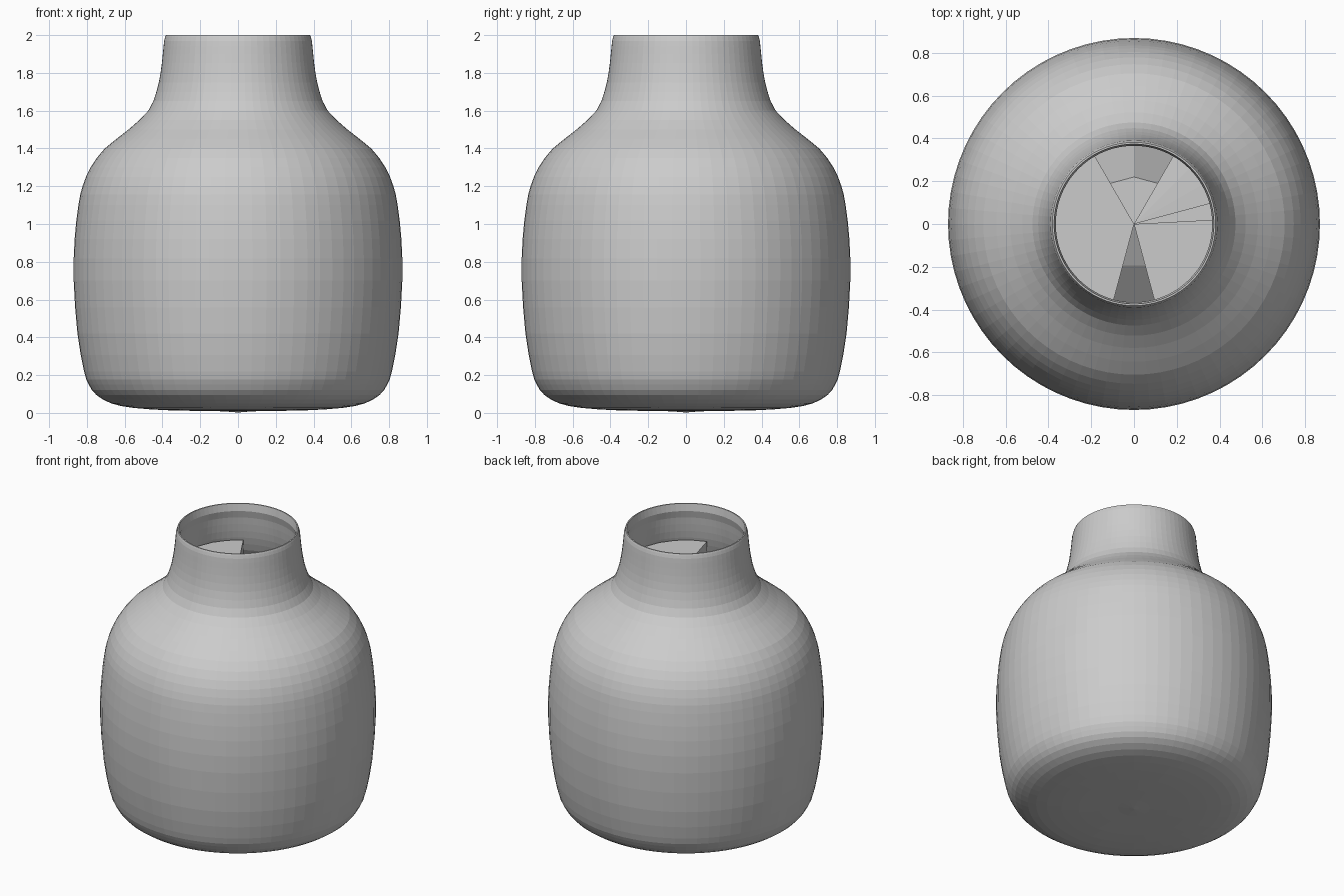
import bpy, bmesh
from math import radians, cos, sin, pi

if "Cube" in bpy.data.objects:
    bpy.data.objects.remove(bpy.data.objects["Cube"])

SEG = 72
OUTER = [(0.0, 0.002), (0.1, 0.009), (0.35, 0.013), (0.55, 0.026), (0.67, 0.05), (0.75, 0.095),
         (0.79, 0.15), (0.815, 0.22), (0.85, 0.42), (0.87, 0.7), (0.865, 0.92), (0.845, 1.1),
         (0.823, 1.2), (0.78, 1.3), (0.705, 1.4), (0.58, 1.5), (0.475, 1.6),
         (0.432, 1.7), (0.41, 1.8), (0.398, 1.9), (0.391, 1.97), (0.382, 2.0)]


def smooth_profile(pts, steps):
    """Catmull-Rom interpolation of a profile."""
    out = []
    for i in range(len(pts) - 1):
        a, b, c, d = (pts[max(i - 1, 0)], pts[i], pts[i + 1], pts[min(i + 2, len(pts) - 1)])
        for s in range(steps):
            t = s / steps
            out.append(tuple(0.5 * (2 * b[k] + (c[k] - a[k]) * t
                       + (2 * a[k] - 5 * b[k] + 4 * c[k] - d[k]) * t * t
                       + (3 * b[k] - a[k] - 3 * c[k] + d[k]) * t ** 3) for k in (0, 1)))
    return out + [pts[-1]]


def lathe(name, profile, start=0, end=360, seg=SEG):
    """Revolve a profile; partial turns get closed side walls."""
    full = end - start == 360
    bm = bmesh.new()
    n = seg if full else seg + 1
    rings = []
    for i in range(n):
        a = radians(start + (end - start) * i / seg)
        rings.append([bm.verts.new((r * cos(a), r * sin(a), z)) for r, z in profile])
    for i in range(seg):
        p, q = rings[i], rings[(i + 1) % n]
        for j in range(len(profile) - 1):
            bm.faces.new((p[j], q[j], q[j + 1], p[j + 1]))
    if not full:
        bm.faces.new(rings[0])
        bm.faces.new(rings[-1][::-1])
    bmesh.ops.remove_doubles(bm, verts=bm.verts, dist=0.0001)
    bmesh.ops.dissolve_degenerate(bm, edges=bm.edges, dist=0.0001)
    bmesh.ops.recalc_face_normals(bm, faces=bm.faces)
    mesh = bpy.data.meshes.new(name)
    bm.to_mesh(mesh)
    bm.free()
    obj = bpy.data.objects.new(name, mesh)
    bpy.context.collection.objects.link(obj)
    return obj


# Jar: outer wall, turned-in lip and thin inner wall
outer = smooth_profile(OUTER, 2)
inner = [(max(r - 0.02, 0), z + (0.02 if z < 0.12 else 0)) for r, z in outer if z < 1.92]
lathe("jar_body", outer + [(0.374, 2.0), (0.366, 1.95)] + inner[::-1])

# Wedges standing inside the jar, flush at the neck
TOP, R, FLOOR = 1.74, 0.385, 0.03
for i, (a, b) in enumerate([(120, 225), (225, 255), (285, 315), (315, 363)]):
    lathe(f"inner_wedge_{i + 1}", [(0, TOP), (R, TOP), (R, FLOOR)], a, b, max(1, (b - a) // 15))

# Lower wedges with sloping outer parts in the gaps
lathe("sloped_wedge_right", [(0, 1.7), (R, 1.64), (R, FLOOR)], 15, 60, 3)
lathe("sloped_wedge_front", [(0, 1.6), (0.2, 1.5), (R, 1.35), (R, FLOOR)], 255, 285, 1)
lathe("low_wedge_back", [(0, 0.5), (0.22, 0.5), (R, FLOOR)], 60, 120, 2)
